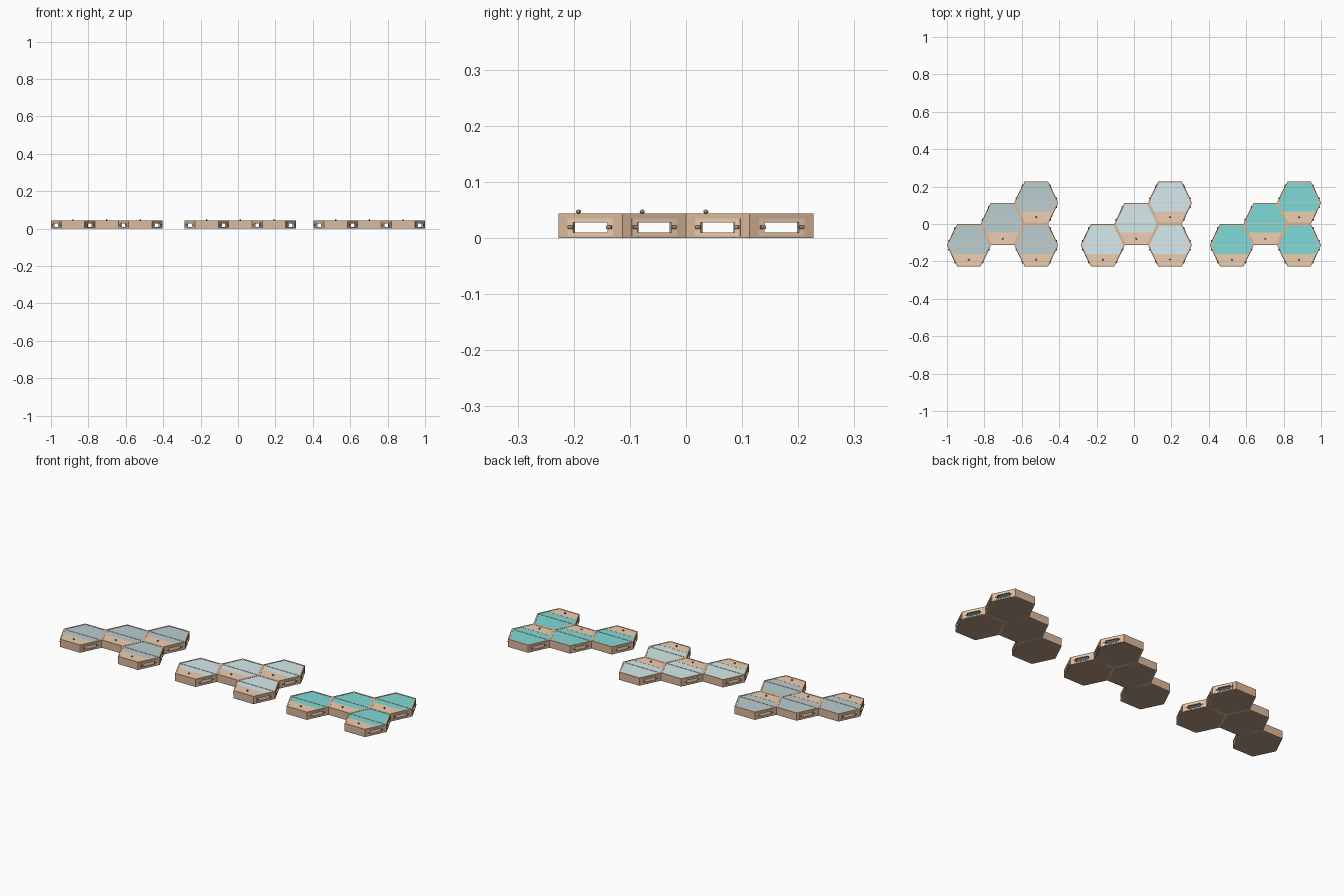
import bpy, bmesh, math
from mathutils import Vector, Matrix

if "Cube" in bpy.data.objects:
    bpy.data.objects.remove(bpy.data.objects["Cube"])

A, B, H = 0.1175, 0.0625, 0.1135      # hexagon half width, half flat edge, half depth
TOP, WALL = 0.0435, 0.007             # box height, wall thickness


def material(name, col):
    m = bpy.data.materials.new(name)
    m.diffuse_color = (*col, 1)
    m.use_nodes = True
    m.node_tree.nodes["Principled BSDF"].inputs["Base Color"].default_value = m.diffuse_color
    return m


WOOD = material("wood", (0.72, 0.49, 0.33))
LIGHT = material("light_wood", (0.86, 0.62, 0.44))
DARK = material("dark_wood", (0.45, 0.31, 0.22))
METAL = material("pin_brown", (0.38, 0.25, 0.17))


def make(name, bm, mat, loc, smooth=False):
    bmesh.ops.recalc_face_normals(bm, faces=bm.faces)
    me = bpy.data.meshes.new(name)
    bm.to_mesh(me)
    bm.free()
    me.materials.append(mat)
    if smooth:
        me.shade_smooth()
    ob = bpy.data.objects.new(name, me)
    ob.location = loc
    bpy.context.collection.objects.link(ob)
    return ob


def prism(pts, z0, z1):
    bm = bmesh.new()
    f = bm.faces.new([bm.verts.new((x, y, z0)) for x, y in pts])
    ext = bmesh.ops.extrude_face_region(bm, geom=[f])["geom"]
    vs = [v for v in ext if isinstance(v, bmesh.types.BMVert)]
    bmesh.ops.translate(bm, verts=vs, vec=(0, 0, z1 - z0))
    return bm


def hex_slice(y0, y1, inset):
    # part of the inset hexagon between two y values
    k = (A - B) / H

    def w(y):
        return A - inset * math.sqrt(1 + k * k) - k * abs(y)
    ys = [y0] + ([0] if y0 < 0 < y1 else []) + [y1]
    return [(w(y), y) for y in ys] + [(-w(y), y) for y in reversed(ys)]


def box(bm, frame, u, d, z):
    # box in wall coordinates: u along the wall, d outward, z up
    size = Matrix.Diagonal((u[1] - u[0], d[1] - d[0], z[1] - z[0], 1))
    mid = Matrix.Translation(((u[0] + u[1]) / 2, (d[0] + d[1]) / 2, (z[0] + z[1]) / 2))
    bmesh.ops.create_cube(bm, size=1, matrix=frame @ mid @ size)


def ring(bm, frame, U, Z, u, z, d):
    # rectangular panel U x Z with an opening u x z
    box(bm, frame, (-U, -u), d, Z)
    box(bm, frame, (u, U), d, Z)
    box(bm, frame, (-u, u), d, (Z[0], z[0]))
    box(bm, frame, (-u, u), d, (z[1], Z[1]))


CORNERS = [(A, 0), (B, H), (-B, H), (-A, 0), (-B, -H), (B, -H)]


def hex_box(loc, glass):
    walls, frames, pins = bmesh.new(), bmesh.new(), bmesh.new()
    for i in range(6):
        p, q = Vector(CORNERS[i]), Vector(CORNERS[(i + 1) % 6])
        t, c = (q - p), (p + q) / 2
        half = t.length / 2
        fr = Matrix.Translation((c.x, c.y, 0)) @ Matrix.Rotation(
            math.atan2(t.y, t.x) + math.pi, 4, 'Z')
        if i in (1, 4):                      # plain front and back walls
            box(walls, fr, (-half, half), (-WALL, 0), (0, TOP))
            continue
        # slanted walls with framed openings
        ring(walls, fr, half, (0, TOP), 0.039, (0.008, 0.031), (-WALL, 0))
        ring(frames, fr, 0.045, (0.004, 0.035), 0.034, (0.010, 0.028), (-WALL, 0.0015))
        for s in (-1, 1):                    # pins at both ends of the opening
            bmesh.ops.create_cone(
                pins, cap_ends=True, segments=12, radius1=0.0032, radius2=0.0032, depth=0.010,
                matrix=fr @ Matrix.Translation((s * 0.038, 0.0015, 0.019))
                @ Matrix.Rotation(math.pi / 2, 4, 'Y'))
    make("walls", walls, WOOD, loc)
    make("window_frames", frames, LIGHT, loc)
    make("window_pins", pins, METAL, loc)

    make("floor", prism(CORNERS, 0, 0.004), DARK, loc)
    lim = H - 0.006
    make("glass_lid", prism(hex_slice(-0.046, lim, 0.006), 0.039, 0.042), glass, loc)
    make("front_lid_plate", prism(hex_slice(-lim, -0.046, 0.006), 0.038, 0.0425), LIGHT, loc)
    w = A - 0.006
    make("lid_bar", prism([(-w, -0.0025), (w, -0.0025), (w, 0.0025), (-w, 0.0025)],
                          0.038, 0.0435), LIGHT, loc)

    # small lid knob
    knob = bmesh.new()
    bmesh.ops.create_cone(knob, cap_ends=True, segments=12, radius1=0.003, radius2=0.003,
                          depth=0.006, matrix=Matrix.Translation((0, -0.078, 0.044)))
    bmesh.ops.create_uvsphere(knob, u_segments=12, v_segments=8, radius=0.0045,
                              matrix=Matrix.Translation((0, -0.078, 0.047))
                              @ Matrix.Diagonal((1, 1, 0.8, 1)))
    make("lid_knob", knob, METAL, loc, True)


# three clusters of four boxes, differing in glass colour
P = A + B
CLUSTERS = [(-0.7025, (0.49, 0.61, 0.64)), (0.0125, (0.66, 0.83, 0.86)),
            (0.7025, (0.21, 0.71, 0.69))]
for n, (cx, col) in enumerate(CLUSTERS):
    glass = material("glass_%d" % n, col)
    for dx, dy in ((-1, -1), (0, 0), (1, 1), (1, -1)):
        hex_box((cx + dx * P, dy * H, 0), glass)
